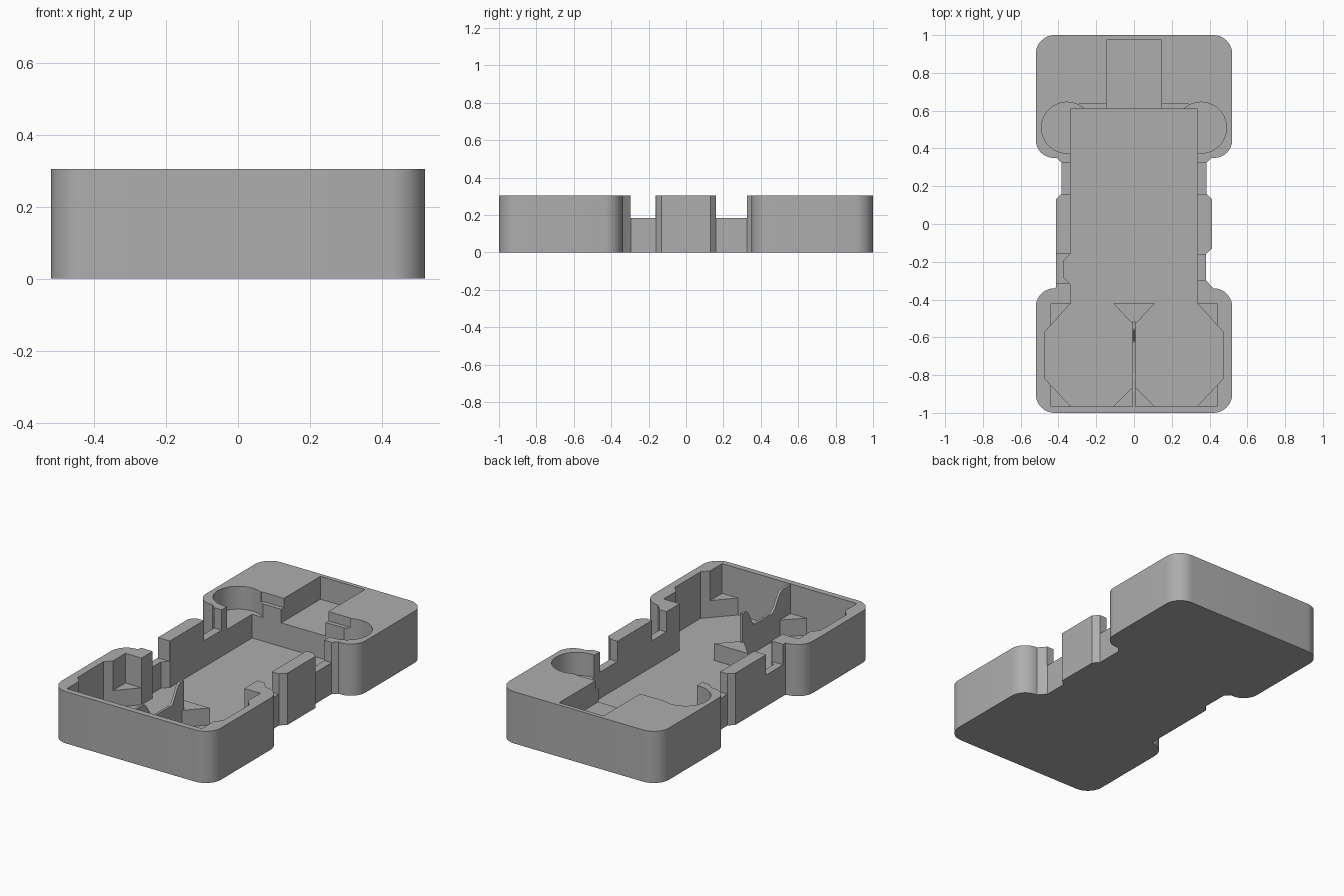
import bpy, bmesh, math

if "Cube" in bpy.data.objects:
    bpy.data.objects.remove(bpy.data.objects["Cube"])

GREY = bpy.data.materials.new("plain grey")
GREY.diffuse_color = (0.42, 0.42, 0.42, 1)
GREY.use_nodes = True
GREY.node_tree.nodes["Principled BSDF"].inputs["Base Color"].default_value = GREY.diffuse_color
FLOOR, SHELF, POST, TOP = 0.03, 0.17, 0.13, 0.305


def prism(name, pts, z0, z1):
    """Extrude a 2D outline (x, y) from z0 to z1."""
    bm = bmesh.new()
    face = bm.faces.new([bm.verts.new((x, y, z0)) for x, y in pts])
    ext = bmesh.ops.extrude_face_region(bm, geom=[face])
    verts = [g for g in ext["geom"] if isinstance(g, bmesh.types.BMVert)]
    bmesh.ops.translate(bm, verts=verts, vec=(0, 0, z1 - z0))
    bmesh.ops.recalc_face_normals(bm, faces=bm.faces)
    me = bpy.data.meshes.new(name)
    bm.to_mesh(me)
    bm.free()
    me.materials.append(GREY)
    ob = bpy.data.objects.new(name, me)
    bpy.context.collection.objects.link(ob)
    return ob


def arc(cx, cy, r, a0, a1, n=10):
    return [(cx + r * math.cos(math.radians(a0 + (a1 - a0) * i / n)),
             cy + r * math.sin(math.radians(a0 + (a1 - a0) * i / n))) for i in range(n + 1)]


def box(x0, x1, y0, y1):
    return [(x0, y0), (x1, y0), (x1, y1), (x0, y1)]


def mirror(pts):
    return [(-x, y) for x, y in reversed(pts)]


def cut(target, pts, z0):
    """Cut a vertical pocket with its floor at z0."""
    cutter = prism("cutter", pts, z0, 0.5)
    cutter.hide_render = True
    mod = target.modifiers.new("pocket", 'BOOLEAN')
    mod.operation, mod.solver, mod.object = 'DIFFERENCE', 'EXACT', cutter
    bpy.context.view_layer.objects.active = target
    bpy.ops.object.modifier_apply(modifier=mod.name)
    bpy.data.objects.remove(cutter)


# Outer tray: two rounded end blocks joined by a waist
def side(waist):
    return (arc(0.42, -0.9, 0.1, -90, 0) + arc(0.42, -0.44, 0.1, 0, 90) + waist
            + [(0.38, -0.16 if len(waist) > 1 else 0.16)] * (len(waist) > 1)
            + [(0.413, -0.13)] * (len(waist) > 1)
            + [(0.413, 0.13), (0.383, 0.16), (0.383, 0.325), (0.41, 0.35)]
            + arc(0.425, 0.445, 0.095, -90, 0) + arc(0.42, 0.9, 0.1, 0, 90))


right = side([(0.41, -0.33), (0.38, -0.295)])
left = side([(0.413, -0.335)])
tray = prism("tray", right + mirror(left), 0, TOP)

# Main well, and the end recess with its low corner posts
cut(tray, box(-0.335, 0.335, -0.42, 0.61), FLOOR)
half = [(0.44, -0.965), (0.44, -0.42), (0.335, -0.42), (0.335, -0.40)]
cut(tray, half + mirror(half), POST)

# Two eight-sided chambers, open to the main well
chamber = [(0.007, -0.865), (0.11, -0.965), (0.335, -0.965), (0.475, -0.815),
           (0.475, -0.575), (0.335, -0.42), (0.335, -0.40), (0.11, -0.40),
           (0.11, -0.42), (0.007, -0.53)]
for pts in (chamber, mirror(chamber)):
    cut(tray, pts, FLOOR)

# Round finger wells, back slot, and shallow ledges beside the slot
cut(tray, box(-0.29, 0.29, 0.59, 0.635), 0.25)
for s in (-1, 1):
    cut(tray, arc(0.355 * s, 0.51, 0.135, 0, 352.5, 47), SHELF)
cut(tray, box(-0.145, 0.145, 0.58, 0.975), SHELF)

# Notches in the side walls
for s in (-1, 1):
    cut(tray, box(*sorted((0.32 * s, 0.45 * s)), 0.16, 0.325), 0.185)
cut(tray, box(0.32, 0.45, -0.297, -0.163), 0.185)
cut(tray, box(-0.45, -0.32, -0.315, -0.157), 0.185)
cut(tray, [(-0.32, -0.33), (-0.32, -0.145), (-0.34, -0.16), (-0.37, -0.19),
           (-0.37, -0.285), (-0.34, -0.315)], FLOOR)

# Thin divider between the chambers, dipped in the middle
def smooth(t):
    t = min(max(t, 0), 1)
    return t * t * (3 - 2 * t)


profile = [(-0.975, 0.02)]
for i in range(41):
    y = -0.975 + 0.46 * i / 40
    dip = smooth((y + 0.89) / 0.1) * smooth((-0.55 - y) / 0.08)
    profile.append((y, 0.3 - 0.105 * dip))
profile.append((-0.515, 0.02))
divider = prism("divider", profile, -0.007, 0.007)
for v in divider.data.vertices:
    v.co = (v.co.z, v.co.x, v.co.y)

for ob in (tray, divider):
    bpy.ops.object.select_all(action='DESELECT')
    ob.select_set(True)
    bpy.context.view_layer.objects.active = ob
    bpy.ops.object.shade_smooth_by_angle(angle=math.radians(25))
